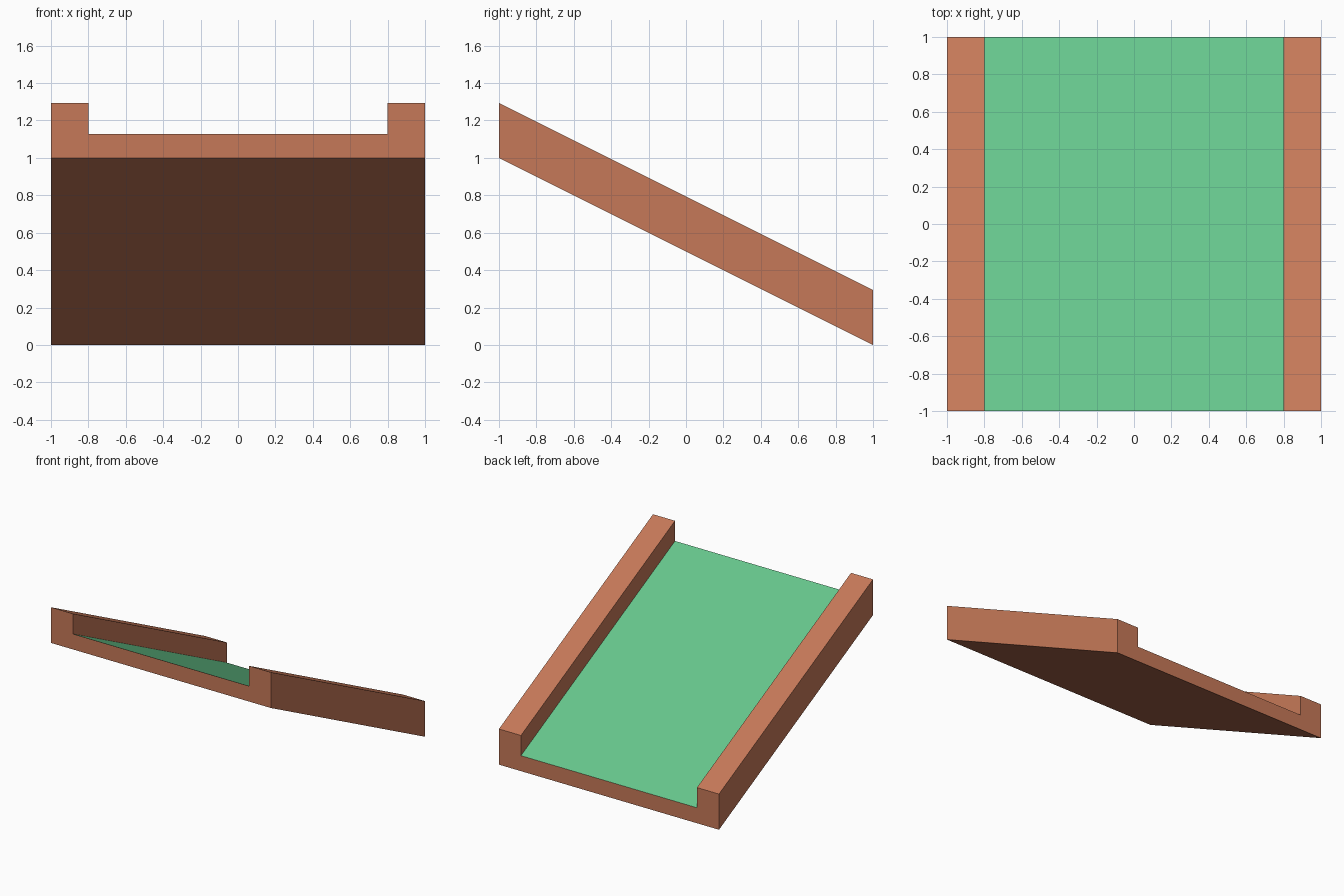
import bpy, bmesh

if "Cube" in bpy.data.objects:
    bpy.data.objects.remove(bpy.data.objects["Cube"])


def material(name, rgb):
    m = bpy.data.materials.new(name)
    m.diffuse_color = (*rgb, 1)
    m.use_nodes = True
    m.node_tree.nodes["Principled BSDF"].inputs["Base Color"].default_value = m.diffuse_color
    return m


clay = material("clay_orange", (0.565, 0.191, 0.098))
green = material("felt_green", (0.133, 0.565, 0.262))

# U-shaped channel section (x, z)
FLOOR, RAIL = 0.127, 0.293
half = [(0.8, FLOOR), (0.8, RAIL), (1, RAIL), (1, 0)]
profile = half + [(-x, z) for x, z in reversed(half)]

# Sweep the section down the slope, keeping the ends vertical
bm = bmesh.new()
section = bm.faces.new([bm.verts.new((x, -1, z + 1)) for x, z in profile])
swept = bmesh.ops.extrude_face_region(bm, geom=[section], use_keep_orig=True)
new_verts = [g for g in swept["geom"] if isinstance(g, bmesh.types.BMVert)]
bmesh.ops.translate(bm, vec=(0, 2, -1), verts=new_verts)
bmesh.ops.recalc_face_normals(bm, faces=bm.faces)

# Green running surface: the upward face between the rails
for f in bm.faces:
    c = f.calc_center_median()
    if f.normal.z > 0.5 and abs(c.x) < 0.1:
        f.material_index = 1

mesh = bpy.data.meshes.new("sloped_channel")
bm.to_mesh(mesh)
bm.free()
mesh.materials.append(clay)
mesh.materials.append(green)
bpy.context.collection.objects.link(bpy.data.objects.new("sloped_channel", mesh))
